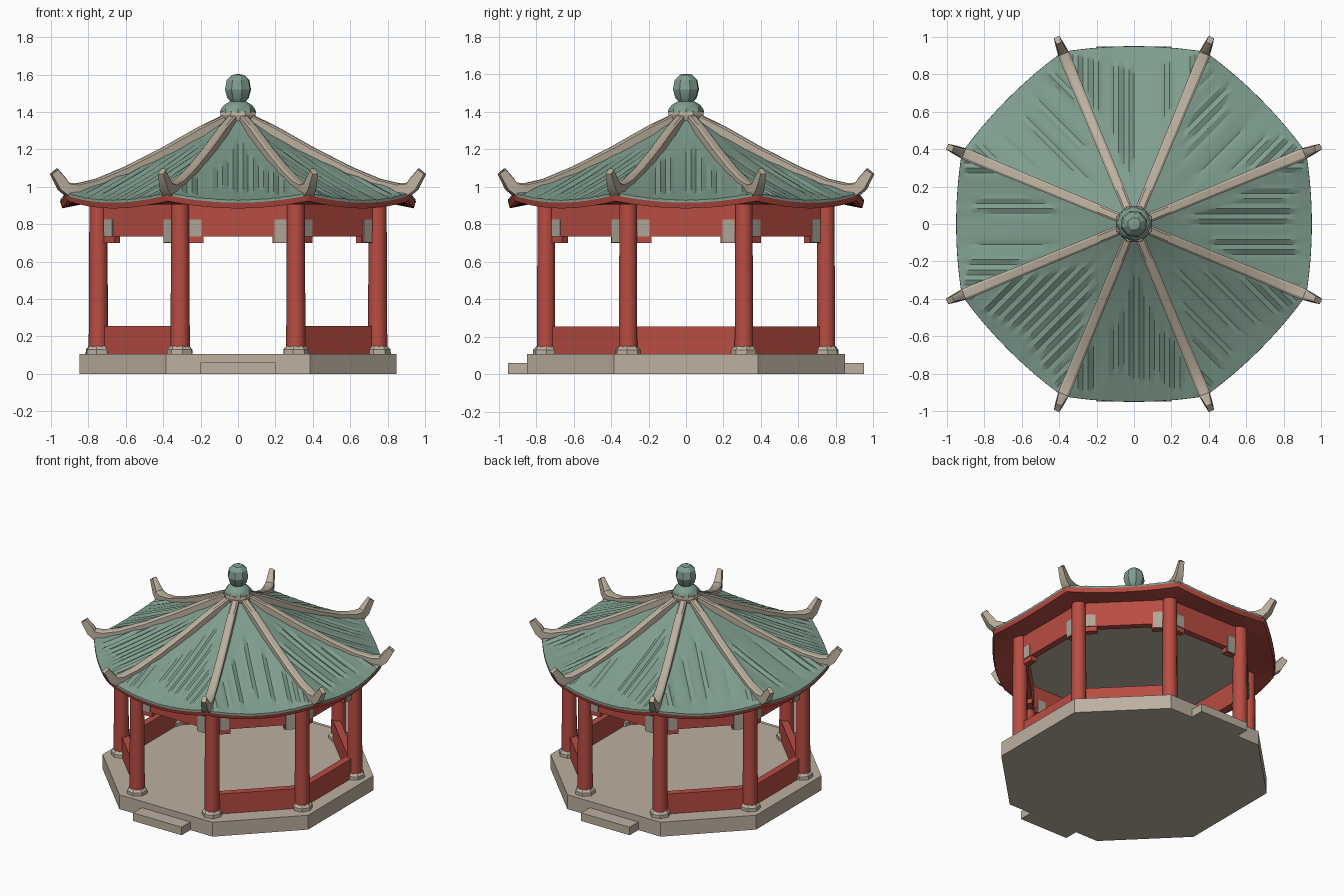
import bpy, bmesh, math, random
from mathutils import Matrix, Vector

if "Cube" in bpy.data.objects:
    bpy.data.objects.remove(bpy.data.objects["Cube"])

random.seed(4)
T = math.tan(math.pi / 8)


def material(name, col):
    m = bpy.data.materials.new(name)
    m.diffuse_color = (*col, 1)
    m.use_nodes = True
    m.node_tree.nodes["Principled BSDF"].inputs["Base Color"].default_value = m.diffuse_color
    return m


STONE = material("tan stone", (.505, .435, .35))
RED = material("red paint", (.485, .074, .055))
GREEN = material("green tile", (.215, .34, .275))
GREY = material("worn grey", (.42, .38, .31))


def finish(name, bm, mat, smooth=None):
    bmesh.ops.recalc_face_normals(bm, faces=bm.faces[:])
    me = bpy.data.meshes.new(name)
    bm.to_mesh(me)
    bm.free()
    ob = bpy.data.objects.new(name, me)
    bpy.context.collection.objects.link(ob)
    me.materials.append(mat)
    if smooth:
        bpy.context.view_layer.objects.active = ob
        ob.select_set(True)
        bpy.ops.object.shade_smooth_by_angle(angle=math.radians(smooth))
        ob.select_set(False)
    return ob


def loft(bm, rings, closed=True, caps=True):
    rows = [[bm.verts.new(p) for p in r] for r in rings]
    n = len(rows[0])
    for a, b in zip(rows, rows[1:]):
        for i in range(n if closed else n - 1):
            j = (i + 1) % n
            bm.faces.new((a[i], a[j], b[j], b[i]))
    if caps:
        bm.faces.new(rows[0])
        bm.faces.new(rows[-1])


def lathe(name, profile, n, mat, loc=(0, 0), smooth=None, turn=0.0):
    bm = bmesh.new()
    loft(bm, [[(loc[0] + r * math.cos(turn + 2 * math.pi * i / n),
                loc[1] + r * math.sin(turn + 2 * math.pi * i / n), z)
               for i in range(n)] for r, z in profile])
    return finish(name, bm, mat, smooth)


def box(bm, x0, x1, y0, y1, z0, z1, ang=0.0):
    M = Matrix.Rotation(ang, 3, 'Z')
    loft(bm, [[M @ Vector(p) for p in
               ((x0, y0, z), (x1, y0, z), (x1, y1, z), (x0, y1, z))] for z in (z0, z1)])


def interp(pts, x):
    for (x0, z0), (x1, z1) in zip(pts, pts[1:]):
        if x <= x1:
            return z0 + (z1 - z0) * (x - x0) / (x1 - x0)
    return pts[-1][1]


# Platform and the front and back steps
bm = bmesh.new()
c, a = .385, .848
out = [(c, -a), (a, -c), (a, c), (c, a), (-c, a), (-a, c), (-a, -c), (-c, -a)]
loft(bm, [[(x, y, z) for x, y in out] for z in (0, .107)])
finish("platform", bm, STONE)
bm = bmesh.new()
box(bm, -.2, .2, -.95, -.84, 0, .06)
box(bm, -.2, .2, .84, .95, 0, .06)
finish("steps", bm, STONE)

# Columns on rough stone bases
for k in range(8):
    t = math.pi / 8 + k * math.pi / 4
    p = (.808 * math.cos(t), .808 * math.sin(t))
    lathe(f"column_{k}", [(.052, .11), (.05, .5), (.048, .93)], 10, RED, p, 40)
    lathe(f"column_base_{k}", [(.071, .105), (.07, .13), (.052, .15)], 7, STONE, p,
          turn=random.random())

# Low walls, top beams, brackets and worn plates; local wall face points to +x
walls, beams, plates = bmesh.new(), bmesh.new(), bmesh.new()
for k in range(8):
    t = k * math.pi / 4
    if k not in (2, 6):
        box(walls, .70, .75, -.28, .28, .106, .255, t)
    box(beams, .705, .752, -.29, .29, .735, .93, t)
    for s in (-1, 1):
        y0, y1 = sorted((s * .185, s * .28))
        box(beams, .707, .750, y0, y1, .70, .745, t)
        y0, y1 = sorted((s * .195, s * .258))
        z0 = .702 if s > 0 else .735
        box(plates, .750, .757, y0, y1, z0, .825, t)
        box(plates, .700, .707, y0, y1, z0, .80, t)
finish("low_walls", walls, RED)
finish("top_beams", beams, RED)
finish("worn_plates", plates, GREY)

# Ceiling
lathe("ceiling", [(.80, .895), (.80, .905)], 8, STONE, turn=math.pi / 8)

# Roof: eight sagging tiled faces with grooves running down the slope
ROOF = [(.0, 1.42), (.08, 1.355), (.2, 1.275), (.4, 1.165), (.6, 1.07), (.8, .985), (.96, .925)]
UM = .92 * T


def edge(u):
    return .95 - .03 * (abs(u) / UM) ** 2


def roof_z(a, u):
    return interp(ROOF, a) + .032 * (abs(u) / (a * T)) ** 2 * (a / .95) ** 3


NU, NA = 28, 12
roof = bmesh.new()
eave = bmesh.new()
for k in range(8):
    M = Matrix.Rotation(k * math.pi / 4, 3, 'Z')
    grid, lip = [], []
    for i in range(NU + 1):
        u = UM * (2 * i / NU - 1)
        a0, a1 = max(abs(u) / T, .06), edge(u)
        amp = (0 if i in (0, NU) else random.uniform(.001, .009) * (1 if i % 2 else -1))
        row = []
        for j in range(NA + 1):
            a = a0 + (a1 - a0) * j / NA
            fade = min(1, 3 * j / NA, .3 + (NA - j) / 3)
            row.append(M @ Vector((a, u, roof_z(a, u) + amp * fade)))
        z = roof_z(a1, u)
        row.append(M @ Vector((a1 + .001, u, z - .014)))
        grid.append(row)
        v = u / a1
        lip.append([M @ Vector(p) for p in (
            (a1 - .004, u, z - .006), (a1 - .001, u, z - .012), (a1 - .01, u, z - .044),
            (.84, .84 * v, .905), (.70, .70 * v, .925))])
    loft(roof, grid, False, False)
    loft(eave, lip, False, False)
for b in (roof, eave):
    bmesh.ops.remove_doubles(b, verts=b.verts[:], dist=.0008)
    bmesh.ops.dissolve_degenerate(b, edges=b.edges[:], dist=.0005)
finish("tiled_roof", roof, GREEN, 32)
finish("eave_soffit", eave, RED, 35)

# Ridges with upturned tips: radius, bottom, top, half width
RIDGE = [(.07, 1.33, 1.39, .025), (.22, 1.255, 1.322, .026), (.43, 1.145, 1.212, .027),
         (.65, 1.045, 1.108, .028), (.82, .975, 1.042, .03), (.93, .942, 1.018, .032),
         (.985, .948, 1.022, .03), (1.035, .985, 1.045, .024), (1.082, 1.068, 1.098, .016)]
ridges = bmesh.new()
for k in range(8):
    M = Matrix.Rotation(math.pi / 8 + k * math.pi / 4, 3, 'Z')
    rings = []
    for i, (r, b, t, w) in enumerate(RIDGE):
        d = .035 if i >= 7 else 0     # top edge leans back on the hook
        rings.append([M @ Vector(p) for p in ((r, -w, b), (r, w, b), (r - d, w, t - .008),
                                              (r - d, w * .6, t), (r - d, -w * .6, t),
                                              (r - d, -w, t - .008))])
    loft(ridges, rings)
finish("ridges", ridges, STONE, 30)

# Collar and finial
lathe("stone_collar", [(.088, 1.33), (.102, 1.385), (.098, 1.402)], 8, STONE, turn=math.pi / 8)
lathe("tile_collar", [(.096, 1.395), (.094, 1.412), (.075, 1.437), (.045, 1.455)], 8, GREEN,
      smooth=30)
lathe("finial_ball", [(.035, 1.447), (.06, 1.475), (.073, 1.52), (.063, 1.57), (.035, 1.597),
                      (.01, 1.602)], 8, GREEN, smooth=25, turn=.3)
